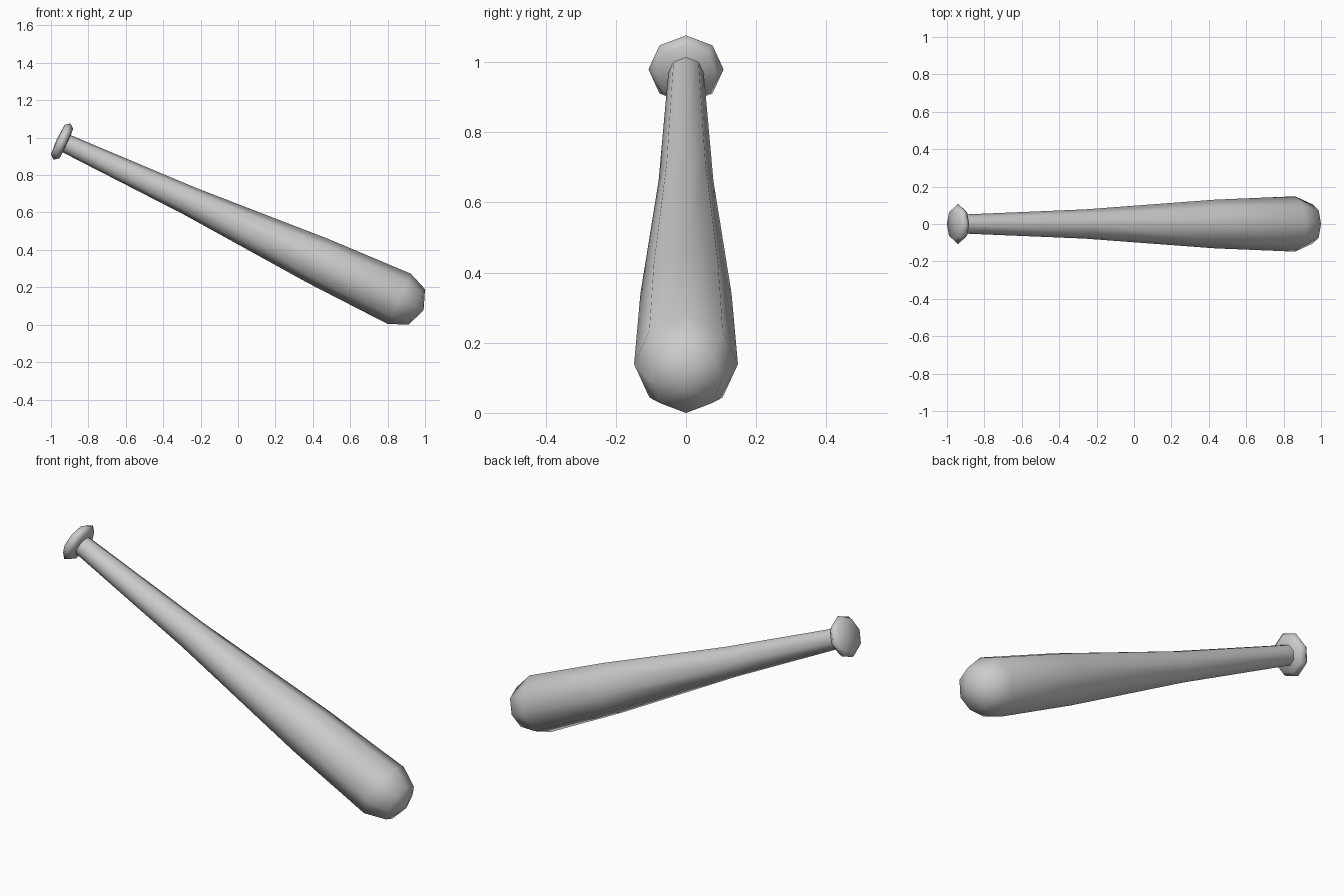
import bpy, bmesh, math
from mathutils import Matrix, Vector

cube = bpy.data.objects.get("Cube")
if cube:
    bpy.data.objects.remove(cube, do_unlink=True)

# One plain grey for the whole bat
GREY = (0.6, 0.6, 0.6, 1.0)
grey = bpy.data.materials.new("plain_grey")
grey.use_nodes = True
grey.diffuse_color = GREY
grey.node_tree.nodes["Principled BSDF"].inputs["Base Color"].default_value = GREY

SIDES = 8
# The bat's long axis: local z points down the barrel, tilted 25 degrees down to +x
TILT = Matrix.Translation(Vector((0.861, 0, 0.139))) @ Matrix.Rotation(math.radians(115), 4, 'Y')


def lathe(name, profile):
    """Turn (radius, distance along axis) pairs into an eight-sided solid."""
    bm = bmesh.new()
    rings = []
    for r, s in profile:
        if r == 0:
            rings.append([bm.verts.new((0, 0, s))] * SIDES)
        else:
            angles = [math.tau * i / SIDES for i in range(SIDES)]
            rings.append([bm.verts.new((r * math.cos(a), r * math.sin(a), s)) for a in angles])
    for low, high in zip(rings, rings[1:]):
        for i in range(SIDES):
            j = (i + 1) % SIDES
            corners = dict.fromkeys((low[i], low[j], high[j], high[i]))
            bm.faces.new(list(corners))
    bmesh.ops.recalc_face_normals(bm, faces=bm.faces[:])
    for f in bm.faces:
        f.smooth = True
    bm.transform(TILT)
    mesh = bpy.data.meshes.new(name)
    bm.to_mesh(mesh)
    bm.free()
    mesh.materials.append(grey)
    obj = bpy.data.objects.new(name, mesh)
    bpy.context.collection.objects.link(obj)
    return obj


# Handle, tapered barrel and rounded end
R = 0.148
C = math.sqrt(0.5)
lathe("bat_barrel", [(0.05, -1.98), (0.078, -1.24), (0.13, -0.474),
                     (R, 0), (R * C, R * C), (0, R * 0.98)])

# Flattened knob at the grip end
K = -1.988
lathe("grip_knob", [(0, K - 0.031), (0.087, K - 0.025), (0.107, K),
                    (0.087, K + 0.025), (0, K + 0.031)])
